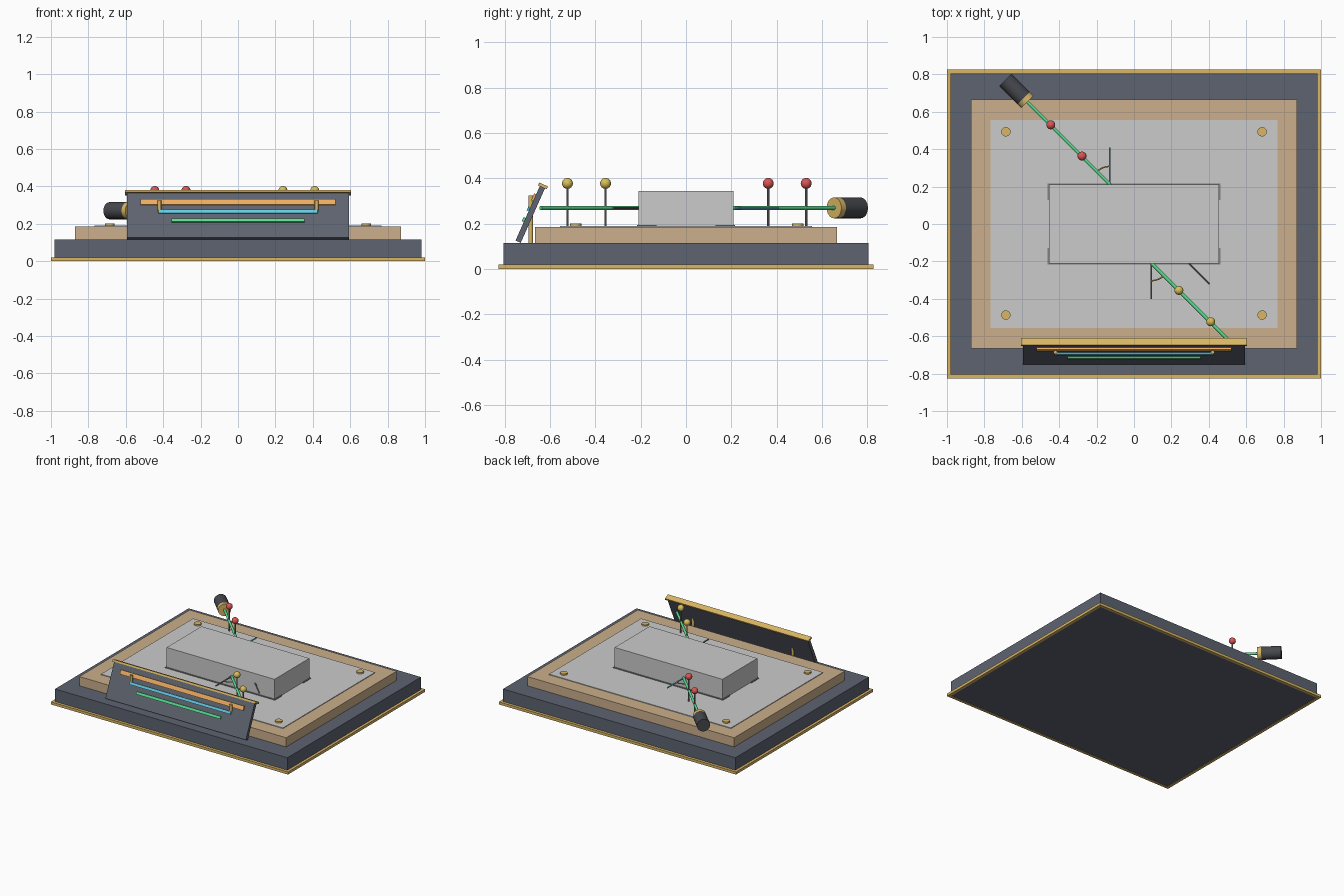
import bpy
from math import sin, cos, pi, radians
from mathutils import Vector, Matrix

if "Cube" in bpy.data.objects:
    bpy.data.objects.remove(bpy.data.objects["Cube"])


def mat(name, r, g, b):
    m = bpy.data.materials.new(name)
    m.diffuse_color = (r, g, b, 1)
    m.use_nodes = True
    m.node_tree.nodes["Principled BSDF"].inputs["Base Color"].default_value = m.diffuse_color
    return m


SLATE = mat("slate", .11, .125, .16)
BRASS = mat("brass", .70, .47, .13)
CORK = mat("cork", .60, .43, .26)
DARK = mat("dark", .06, .065, .075)
GREEN = mat("green", .10, .72, .28)
CYAN = mat("cyan", .13, .60, .78)
ORANGE = mat("orange", .85, .42, .12)
RED = mat("red", .70, .09, .09)
YELLOW = mat("yellow", .70, .52, .10)
STEEL = mat("steel", .22, .22, .23)


def finish(name, m):
    o = bpy.context.object
    o.name = name
    if m:
        o.data.materials.append(m)
    return o


def box(name, loc, size, m=None, rot=(0, 0, 0)):
    bpy.ops.mesh.primitive_cube_add(size=1, location=loc, rotation=rot)
    o = bpy.context.object
    o.scale = size
    bpy.ops.object.transform_apply(location=False, rotation=False, scale=True)
    return finish(name, m)


def rod(name, a, b, r, m=None, sides=16):
    a, b = Vector(a), Vector(b)
    d = b - a
    bpy.ops.mesh.primitive_cylinder_add(
        vertices=sides, radius=r, depth=d.length, location=(a + b) / 2,
        rotation=d.to_track_quat('Z', 'Y').to_euler())
    bpy.ops.object.shade_smooth_by_angle()
    return finish(name, m)


def arc(name, centre, r, a0, a1, m):
    c = bpy.data.curves.new(name, 'CURVE')
    c.dimensions = '3D'
    c.bevel_depth = .004
    c.use_fill_caps = True
    s = c.splines.new('POLY')
    s.points.add(10)
    for i, p in enumerate(s.points):
        t = radians(a0 + (a1 - a0) * i / 10)
        p.co = (centre[0] + r * cos(t), centre[1] + r * sin(t), centre[2], 1)
    c.materials.append(m)
    bpy.context.collection.objects.link(bpy.data.objects.new(name, c))


# base with brass rim
box("base", (0, 0, .0585), (1.96, 1.61, .113), SLATE)
for s in (-1, 1):
    box("rim_long", (0, s * .815, .01), (2, .022, .02), BRASS)
    box("rim_short", (s * .989, 0, .01), (.022, 1.61, .02), BRASS)

# cork board, paper sheet and tacks
box("board", (0, 0, .15), (1.745, 1.33, .07), CORK)
box("paper", (0, 0, .1875), (1.535, 1.11, .005))
for x in (-.685, .685):
    for y in (-.487, .493):
        rod("tack", (x, y, .188), (x, y, .201), .025, BRASS, 20)

# glass block and its pencil outline
box("glass_block", (0, 0, .268), (.91, .42, .154))
for s in (-1, 1):
    box("outline_long", (0, s * .212, .192), (.925, .01, .006), STEEL)
    for t in (-1, 1):
        box("outline_corner", (s * .458, t * .172, .192), (.01, .085, .006), STEEL)

# light path
Z = .27
ENTRY, EXIT = (-.13, .213, Z), (.092, -.208, Z)
rod("incident_ray", (-.57, .653, Z), ENTRY, .009, GREEN)
rod("refracted_ray", ENTRY, EXIT, .009, GREEN)
rod("emergent_ray", EXIT, (.525, -.641, Z), .009, GREEN)
rod("entry_normal", ENTRY, (-.13, .41, Z), .005, CYAN, 10)
rod("exit_normal", EXIT, (.092, -.40, Z), .005, STEEL, 10)
rod("undeviated_path", (.293, -.21, Z), (.405, -.322, Z), .005, STEEL, 10)
arc("entry_angle_arc", ENTRY, .095, 90, 135, BRASS)
arc("exit_angle_arc", EXIT, .095, 270, 315, BRASS)

# sighting pins
for x, y, m in ((-.445, .53, RED), (-.278, .363, RED),
                (.24, -.355, YELLOW), (.41, -.523, YELLOW)):
    rod("pin_shaft", (x, y, .188), (x, y, .37), .005, STEEL, 10)
    bpy.ops.mesh.primitive_uv_sphere_add(segments=20, ring_count=12,
                                         radius=.024, location=(x, y, .378))
    bpy.ops.object.shade_smooth()
    finish("pin_head", m)

# lamp at the end of the incident ray
rod("lamp_body", (-.687, .77, Z), (-.59, .673, Z), .046, DARK, 24)
rod("lamp_collar", (-.59, .673, Z), (-.57, .653, Z), .046, BRASS, 24)

# tilted display panel, placed in its own (across, up) frame
TILT = radians(24)
FOOT = Vector((0, -.74, .122))


def panel(name, u, v, size, m):
    loc = FOOT + Matrix.Rotation(-TILT, 3, 'X') @ Vector((0, v, u))
    box(name, loc, size, m, (-TILT, 0, 0))


panel("panel", .13, 0, (1.185, .025, .262), SLATE)
panel("panel_top_trim", .268, 0, (1.21, .042, .014), BRASS)
panel("orange_strip", .206, -.015, (1.04, .014, .032), ORANGE)
panel("cyan_strip", .15, -.015, (.85, .014, .02), CYAN)
panel("green_strip", .098, -.015, (.71, .014, .02), GREEN)
for x in (-.42, .42):
    rod("panel_post", (x, -.685, .113), (x, -.685, .325), .01, BRASS)
